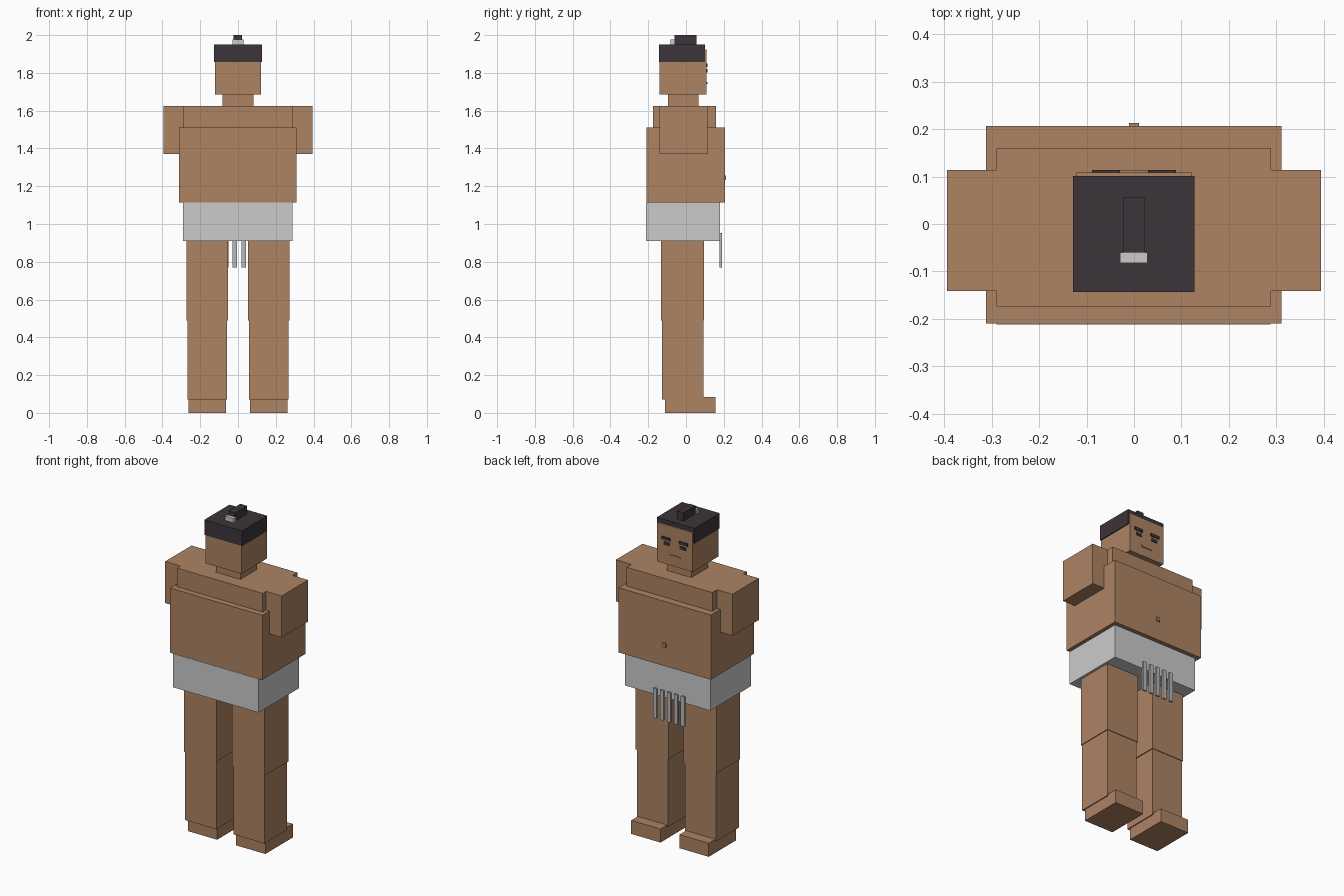
import bpy


def material(name, color):
    m = bpy.data.materials.new(name)
    m.diffuse_color = (*color, 1.0)
    return m


SKIN = material("tan skin", (0.42, 0.23, 0.127))
HAIR = material("dark hair", (0.045, 0.035, 0.042))
CLOTH = material("pale cloth", (0.60, 0.60, 0.60))
CORD = material("grey cord", (0.48, 0.48, 0.50))


def box(name, mat, x, y, z):
    """Box from (min, max) ranges on each axis."""
    verts = [(a, b, c) for a in x for b in y for c in z]
    faces = [(0, 1, 3, 2), (4, 6, 7, 5), (0, 4, 5, 1),
             (2, 3, 7, 6), (0, 2, 6, 4), (1, 5, 7, 3)]
    mesh = bpy.data.meshes.new(name)
    mesh.from_pydata(verts, [], faces)
    mesh.materials.append(mat)
    obj = bpy.data.objects.new(name, mesh)
    bpy.context.collection.objects.link(obj)
    return obj


def pair(name, mat, x, y, z):
    """Left and right copies of a box."""
    box("right_" + name, mat, x, y, z)
    box("left_" + name, mat, (-x[1], -x[0]), y, z)


# Legs and feet (toes point to +y)
pair("foot", SKIN, (0.064, 0.262), (-0.11, 0.155), (0.0, 0.083))
pair("lower_leg", SKIN, (0.058, 0.268), (-0.127, 0.092), (0.072, 0.49))
pair("upper_leg", SKIN, (0.052, 0.273), (-0.133, 0.096), (0.49, 0.93))

# Waist wrap with hanging cords
box("waist_wrap", CLOTH, (-0.29, 0.288), (-0.212, 0.18), (0.91, 1.115))
for i in range(5):
    cx = -0.11 + 0.047 * i
    box(f"hanging_cord_{i + 1}", CORD, (cx - 0.012, cx + 0.012), (0.178, 0.191), (0.77, 0.952))

# Torso, shoulders, short arms
box("belly", SKIN, (-0.312, 0.311), (-0.21, 0.206), (1.115, 1.51))
box("navel", SKIN, (-0.011, 0.011), (0.2, 0.213), (1.232, 1.257))
box("upper_chest", SKIN, (-0.29, 0.289), (-0.174, 0.16), (1.51, 1.624))
pair("arm", SKIN, (0.289, 0.394), (-0.141, 0.114), (1.37, 1.624))

# Head
box("neck", SKIN, (-0.083, 0.083), (-0.095, 0.066), (1.624, 1.685))
box("head", SKIN, (-0.121, 0.121), (-0.139, 0.108), (1.685, 1.925))
pair("eyebrow", HAIR, (0.03, 0.088), (0.107, 0.114), (1.832, 1.85))
pair("eye", HAIR, (0.036, 0.074), (0.107, 0.113), (1.802, 1.82))
box("mouth", SKIN, (-0.037, 0.037), (0.107, 0.113), (1.741, 1.751))

# Hair, topknot and its tie
box("hair", HAIR, (-0.128, 0.127), (-0.143, 0.101), (1.858, 1.95))
box("topknot", HAIR, (-0.023, 0.022), (-0.06, 0.056), (1.95, 2.0))
box("topknot_tie", CLOTH, (-0.029, 0.028), (-0.082, -0.06), (1.95, 1.976))
